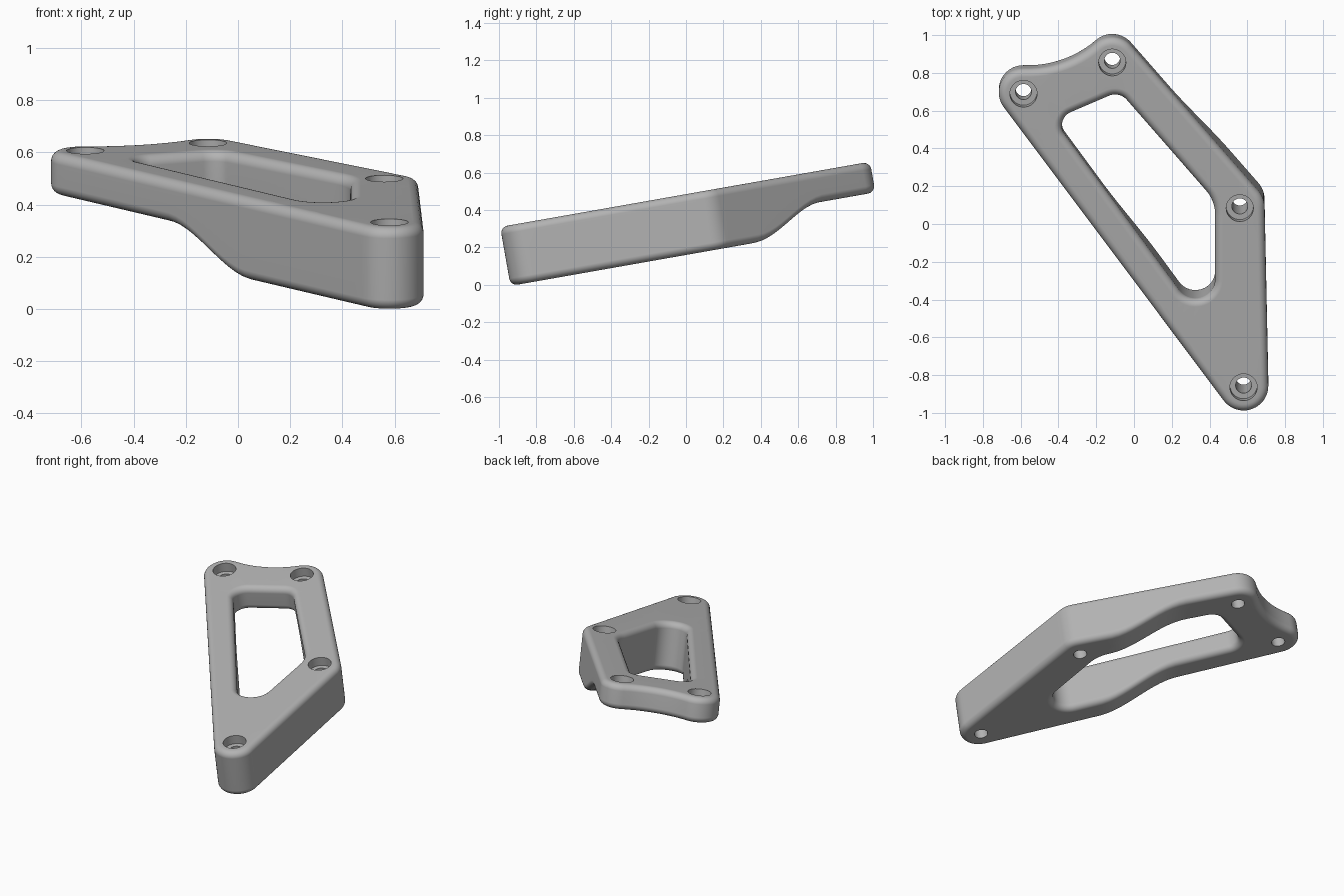
import bpy, bmesh, math
from mathutils import Vector, Matrix
from mathutils.geometry import delaunay_2d_cdt

cube = bpy.data.objects.get("Cube")
if cube:
    bpy.data.objects.remove(cube, do_unlink=True)

THICK, THIN = 0.32, 0.166
FILLET, FILLET_STEPS = 0.04, 6
STEP_DIR = Vector((-0.828, 0.56))
STEP_START, STEP_END = -0.23, 0.26
TILT, LIFT = math.radians(10), 0.485
BORE, SHAFT, BORE_DEPTH = 0.072, 0.042, 0.06

# Bolt positions, counter-clockwise from the front tip
bolts = [Vector(p) for p in ((0.58, -0.878), (0.56, 0.085), (-0.115, 0.868), (-0.585, 0.70))]


def underside(p):
    """Height of the underside: a soft step from the thick to the thin end."""
    t = (p.dot(STEP_DIR) - STEP_START) / (STEP_END - STEP_START)
    t = min(max(t, 0), 1)
    return -THICK + (THICK - THIN) * t * t * (3 - 2 * t)


def tangent_loop(circles):
    """Outline round a chain of (centre, radius); a negative radius is concave."""
    normals = []
    for i, (c, r) in enumerate(circles):
        c2, r2 = circles[(i + 1) % len(circles)]
        d = c2 - c
        k = max(-1, min(1, (r - r2) / d.length))
        d.normalize()
        normals.append(d * k + Vector((d.y, -d.x)) * math.sqrt(1 - k * k))
    raw = []
    for i, (c, r) in enumerate(circles):
        a = math.atan2(normals[i - 1].y, normals[i - 1].x)
        b = math.atan2(normals[i].y, normals[i].x)
        turn = (b - a + math.pi) % math.tau - math.pi
        steps = max(4, math.ceil(abs(turn) / math.radians(8)), math.ceil(abs(turn * r) / 0.04))
        for j in range(steps + 1):
            ang = a + turn * j / steps
            n = Vector((math.cos(ang), math.sin(ang)))
            raw.append((c + n * r, n))
    # Split long straight runs and drop doubled points
    out = []
    for i, (p, n) in enumerate(raw):
        q, m = raw[(i + 1) % len(raw)]
        length = (q - p).length
        if length < 0.001:
            continue
        parts = math.ceil(length / 0.045)
        for j in range(parts):
            out.append((p.lerp(q, j / parts), n.lerp(m, j / parts)))
    return out


bm = bmesh.new()


def ring(points, height):
    return [bm.verts.new((p.x, p.y, height(p))) for p in points]


def bridge(rings):
    for a, b in zip(rings, rings[1:]):
        for i in range(len(a)):
            j = (i + 1) % len(a)
            bm.faces.new((a[i], a[j], b[j], b[i]))


def rounded_wall(loop, side):
    """Wall with rounded top and bottom edges; side is 1 outside, -1 in the window."""
    rings = []
    arcs = [i / FILLET_STEPS * math.pi / 2 for i in range(FILLET_STEPS + 1)]
    for a in arcs:
        pts = [p - n * side * FILLET * (1 - math.sin(a)) for p, n in loop]
        rings.append(ring(pts, lambda p: -FILLET * (1 - math.cos(a))))
    for a in reversed(arcs):
        pts = [p - n * side * FILLET * (1 - math.sin(a)) for p, n in loop]
        rings.append(ring(pts, lambda p: underside(p) + FILLET * (1 - math.cos(a))))
    bridge(rings)
    return rings[0], rings[-1]


def bolt_hole(c):
    """Counterbored hole through the plate."""
    def circle(r):
        return [c + Vector((math.cos(i * math.tau / 32), math.sin(i * math.tau / 32))) * r
                for i in range(32)]
    rings = [ring(circle(BORE), lambda p: 0), ring(circle(BORE), lambda p: -BORE_DEPTH),
             ring(circle(SHAFT), lambda p: -BORE_DEPTH), ring(circle(SHAFT), underside)]
    bridge(rings)
    return rings[0], rings[-1]


def cap(loops, height, spots=()):
    """Fill between the outer loop and the openings, with extra inner points."""
    verts = [v for lp in loops for v in lp]
    edges, segs, start = [], [], 0
    for lp in loops:
        for i in range(len(lp)):
            j = (i + 1) % len(lp)
            edges.append((start + i, start + j))
            segs.append((lp[i].co.xy, lp[j].co.xy))
        start += len(lp)

    def inside(q):
        odd = False
        for a, b in segs:
            if (a.y > q.y) != (b.y > q.y) and q.x < a.x + (q.y - a.y) * (b.x - a.x) / (b.y - a.y):
                odd = not odd
        return odd

    border = [v.co.xy for v in verts]
    for s in spots:
        if inside(s) and min((s - b).length for b in border) > 0.018:
            verts.append(bm.verts.new((s.x, s.y, height(s))))
    co, _, faces, orig, _, _ = delaunay_2d_cdt([v.co.xy for v in verts], edges, [], 0, 1e-6)
    for f in faces:
        if inside(sum((co[i] for i in f), Vector((0, 0))) / len(f)):
            bm.faces.new([verts[orig[i][0]] for i in f])


# Outer outline: a rounded corner at each bolt and a scooped back edge
corner, scoop = 0.131, 0.55
span = bolts[3] - bolts[2]
away = Vector((span.y, -span.x)).normalized()
scoop_centre = (bolts[2] + bolts[3]) / 2 + away * math.sqrt((scoop + corner) ** 2 - (span.length / 2) ** 2)
outer = [(b, corner) for b in bolts]
outer.insert(3, (scoop_centre, -scoop))

# Window through the middle
window = [(Vector((0.325, -0.3)), 0.105), (Vector((0.23, 0.043)), 0.2),
          (Vector((-0.1, 0.61)), 0.08), (Vector((-0.302, 0.522)), 0.08)]

walls = [rounded_wall(tangent_loop(outer), 1), rounded_wall(tangent_loop(window), -1)]
walls += [bolt_hole(b) for b in bolts]

# Flat top, and an underside with extra points across the step
across = Vector((STEP_DIR.y, -STEP_DIR.x))
spots = [STEP_DIR * (STEP_START + (STEP_END - STEP_START) * i / 14) + across * (j * 0.035)
         for i in range(15) for j in range(-30, 31)]
cap([w[0] for w in walls], lambda p: 0)
cap([w[1] for w in walls], underside, spots)

bmesh.ops.recalc_face_normals(bm, faces=bm.faces)
bm.transform(Matrix.Translation((0, 0, LIFT)) @ Matrix.Rotation(TILT, 4, 'X'))

mesh = bpy.data.meshes.new("bracket_plate")
bm.to_mesh(mesh)
bm.free()
plate = bpy.data.objects.new("bracket_plate", mesh)
bpy.context.collection.objects.link(plate)

# Plain grey finish
grey = bpy.data.materials.new("plain_grey")
grey.use_nodes = True
colour = (0.45, 0.45, 0.45, 1)
grey.diffuse_color = colour
grey.node_tree.nodes["Principled BSDF"].inputs["Base Color"].default_value = colour
mesh.materials.append(grey)

# Smooth rounded edges, crisp bolt holes
bpy.ops.object.select_all(action='DESELECT')
plate.select_set(True)
bpy.context.view_layer.objects.active = plate
bpy.ops.object.shade_smooth_by_angle(angle=math.radians(35))
weighted = plate.modifiers.new("even_shading", 'WEIGHTED_NORMAL')
weighted.keep_sharp = True
